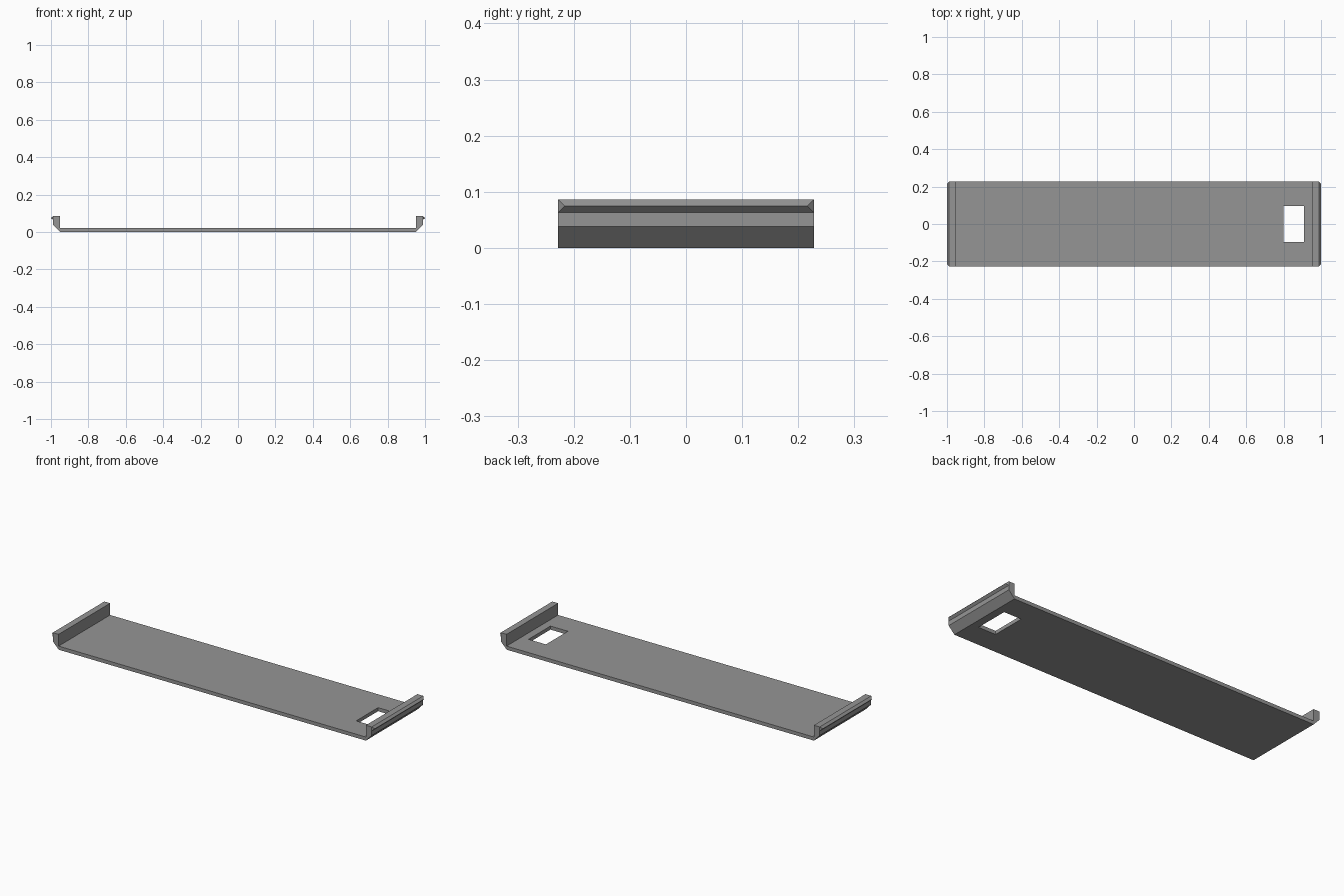
import bpy, bmesh

if "Cube" in bpy.data.objects:
    bpy.data.objects.remove(bpy.data.objects["Cube"])

W = 0.228          # half depth
T = 0.02           # plate thickness
H = 0.086          # lip height
IN, OUT = 0.952, 0.988

grey = bpy.data.materials.new("mid grey")
grey.diffuse_color = (0.3, 0.3, 0.3, 1)
grey.use_nodes = True
grey.node_tree.nodes["Principled BSDF"].inputs["Base Color"].default_value = grey.diffuse_color


def make(name, bm):
    bmesh.ops.recalc_face_normals(bm, faces=bm.faces)
    me = bpy.data.meshes.new(name)
    bm.to_mesh(me)
    bm.free()
    me.materials.append(grey)
    ob = bpy.data.objects.new(name, me)
    bpy.context.collection.objects.link(ob)
    return ob


# Base plate with a rectangular slot: grid of cells, slot cell left out
bm = bmesh.new()
xs, ys = (-IN, 0.80, 0.908, IN), (-W, -0.097, 0.097, W)
v = [[bm.verts.new((x, y, 0)) for y in ys] for x in xs]
cells = [bm.faces.new((v[i][j], v[i + 1][j], v[i + 1][j + 1], v[i][j + 1]))
         for i in range(3) for j in range(3) if (i, j) != (1, 1)]
ext = bmesh.ops.extrude_face_region(bm, geom=cells, use_keep_orig=True)
for e in ext["geom"]:
    if isinstance(e, bmesh.types.BMVert):
        e.co.z = T
bmesh.ops.dissolve_limit(bm, angle_limit=0.01, verts=bm.verts, edges=bm.edges)
make("base_plate", bm)

# End lips: chamfered wall with a hipped snap ridge on the outside
for name, s in (("left_lip", -1), ("right_lip", 1)):
    bm = bmesh.new()
    profile = [(IN, 0), (OUT, 0.038), (OUT, 0.063), (OUT, H), (IN, H), (IN, T)]
    a = [bm.verts.new((s * x, -W, z)) for x, z in profile]
    b = [bm.verts.new((s * x, W, z)) for x, z in profile]
    bm.faces.new(a)
    bm.faces.new(b)
    n = len(profile)
    for i in range(n):
        # ridge replaces the upper outer face; the plate closes the foot
        if i not in (2, n - 1):
            j = (i + 1) % n
            bm.faces.new((a[i], a[j], b[j], b[i]))
    pa = bm.verts.new((s, -W + 0.012, 0.0745))
    pb = bm.verts.new((s, W - 0.012, 0.0745))
    bm.faces.new((a[2], b[2], pb, pa))
    bm.faces.new((a[3], pa, pb, b[3]))
    bm.faces.new((a[2], pa, a[3]))
    bm.faces.new((b[2], b[3], pb))
    make(name, bm)
